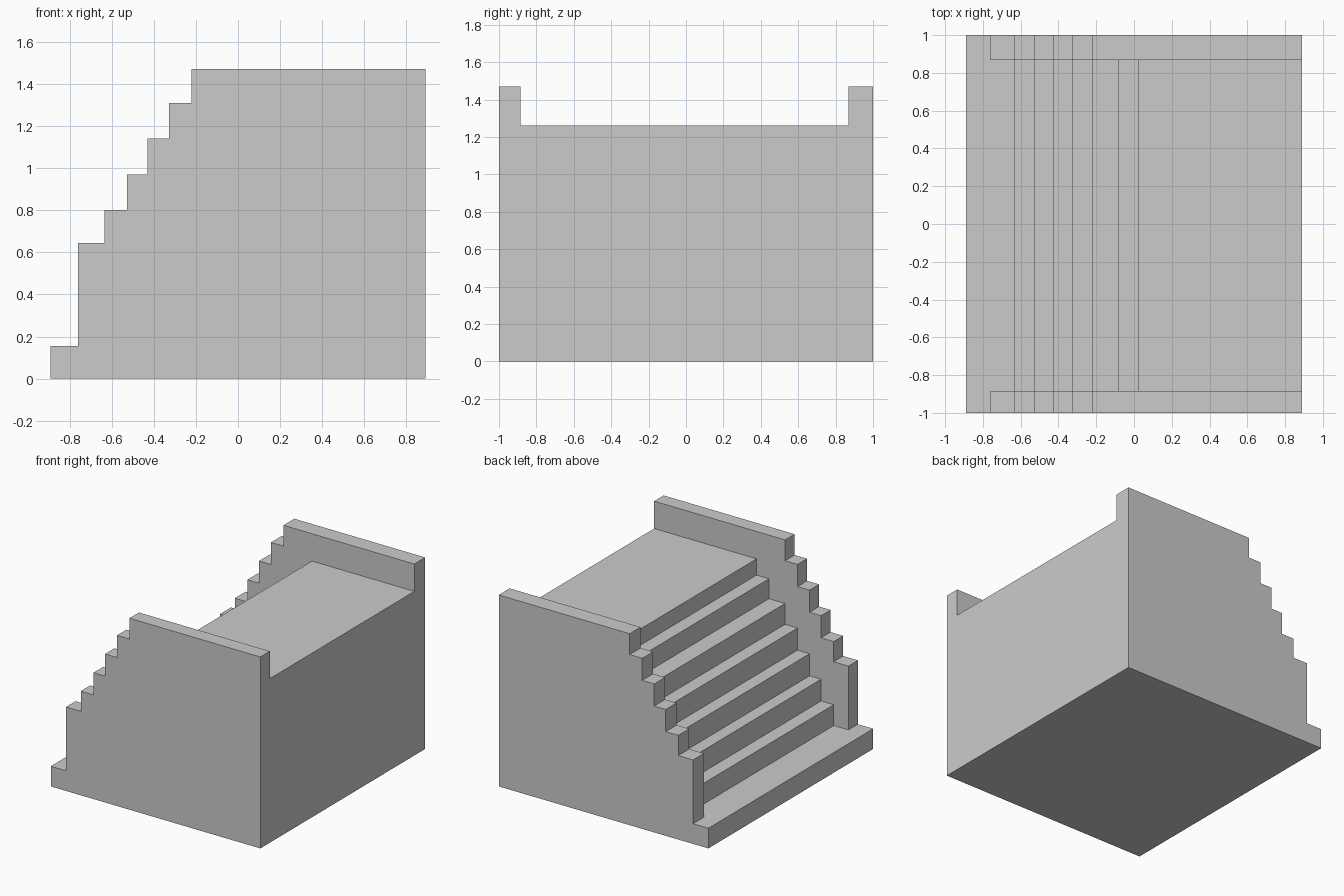
import bpy, bmesh

if "Cube" in bpy.data.objects:
    bpy.data.objects.remove(bpy.data.objects["Cube"])


def extrude_profile(name, pts, y0, y1):
    """Solid made from an x-z outline stretched from y0 to y1."""
    bm = bmesh.new()
    face = bm.faces.new([bm.verts.new((x, y0, z)) for x, z in pts])
    ext = bmesh.ops.extrude_face_region(bm, geom=[face])
    moved = [g for g in ext["geom"] if isinstance(g, bmesh.types.BMVert)]
    bmesh.ops.translate(bm, verts=moved, vec=(0, y1 - y0, 0))
    bmesh.ops.recalc_face_normals(bm, faces=bm.faces)
    mesh = bpy.data.meshes.new(name)
    bm.to_mesh(mesh)
    bm.free()
    obj = bpy.data.objects.new(name, mesh)
    bpy.context.collection.objects.link(obj)
    return obj


def stair_outline(risers, heights):
    """Two outline points (bottom, top) for every riser."""
    pts = []
    for x, low, high in zip(risers, heights, heights[1:]):
        pts += [(x, low), (x, high)]
    return pts


# Stepped body at the full width, following the side walls
wall_risers = [-0.89, -0.76, -0.635, -0.528, -0.43, -0.328, -0.222]
wall_heights = [0, 0.155, 0.645, 0.80, 0.97, 1.14, 1.31, 1.47]
body = stair_outline(wall_risers, wall_heights) + [(0.89, 1.47), (0.89, 0)]
stairs = extrude_profile("staircase", body, -1, 1)

# Cutter between the walls, leaving the steps and the platform
step_risers = [-0.635, -0.528, -0.43, -0.328, -0.222, -0.085, 0.02]
step_heights = [0.155, 0.315, 0.482, 0.652, 0.822, 0.982, 1.135, 1.26]
channel = [(-1.1, 0.155)] + stair_outline(step_risers, step_heights)
channel += [(1.1, 1.26), (1.1, 1.7), (-1.1, 1.7)]
cutter = extrude_profile("step_cutter", channel, -0.885, 0.868)
cutter.hide_render = True
cutter.hide_set(True)

cut = stairs.modifiers.new("cut_steps", "BOOLEAN")
cut.operation = "DIFFERENCE"
cut.solver = "EXACT"
cut.object = cutter
